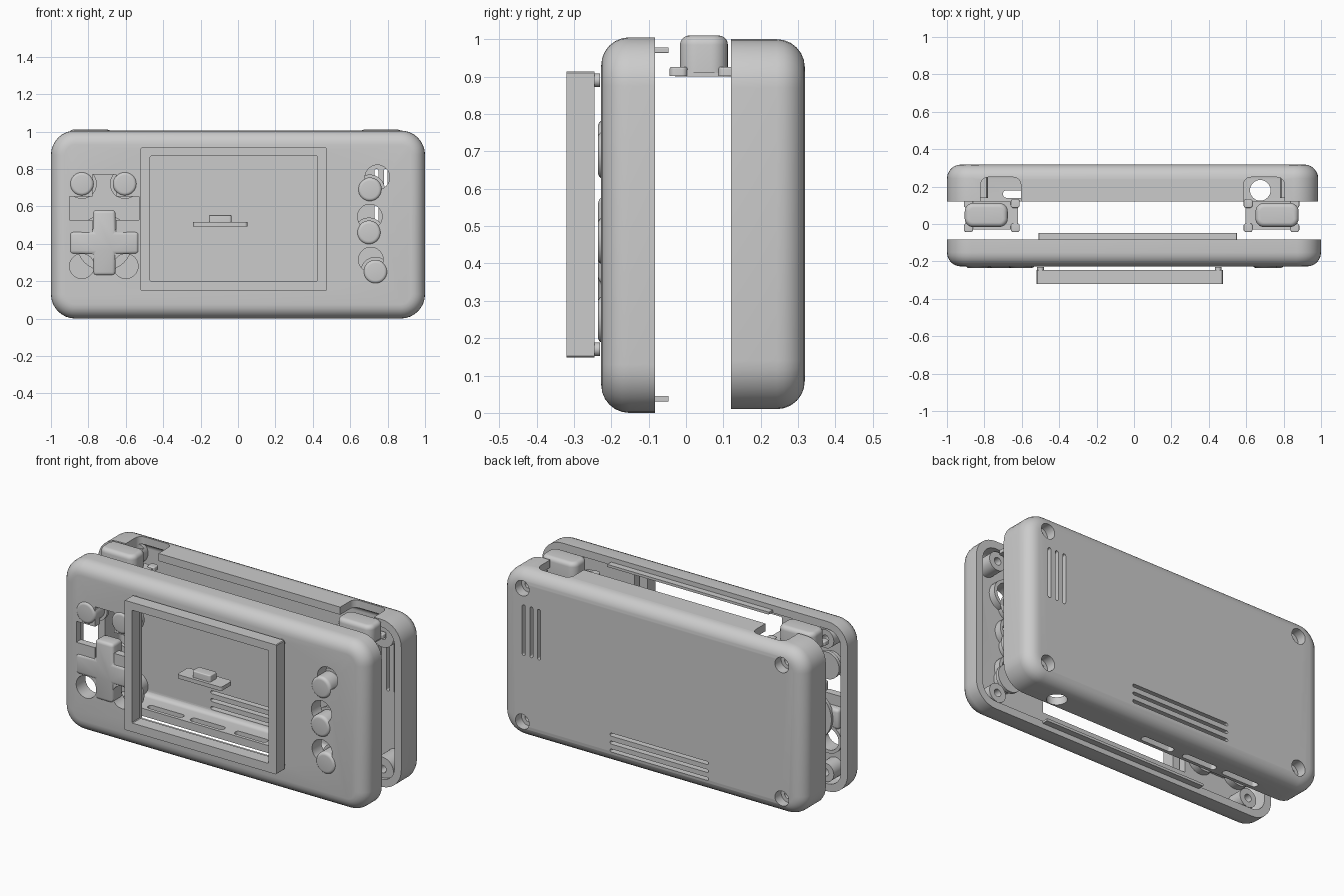
import bpy, bmesh, math

if "Cube" in bpy.data.objects:
    bpy.data.objects.remove(bpy.data.objects["Cube"])

N = 8  # segments per rounded corner


def ring(x0, x1, z0, z1, r, w, n=N):
    """Rounded rectangle outline at depth w."""
    pts = []
    for cx, cz, a0 in ((x1 - r, z1 - r, 0), (x0 + r, z1 - r, 90), (x0 + r, z0 + r, 180), (x1 - r, z0 + r, 270)):
        for i in range(n + 1):
            a = math.radians(a0 + 90 * i / n)
            pts.append((cx + r * math.cos(a), cz + r * math.sin(a), w))
    return pts


def loft(name, rings, axis='Y', wrap=False):
    """Skin a stack of outlines along an axis, capped or wrapped round."""
    bm = bmesh.new()
    vs = [[bm.verts.new((u, w, v) if axis == 'Y' else (u, v, w)) for u, v, w in r] for r in rings]
    n = len(rings[0])
    for k in range(len(vs) if wrap else len(vs) - 1):
        a, b = vs[k], vs[(k + 1) % len(vs)]
        for i in range(n):
            j = (i + 1) % n
            bm.faces.new((a[i], a[j], b[j], b[i]))
    if not wrap:
        bm.faces.new(vs[0])
        bm.faces.new(vs[-1])
    bmesh.ops.remove_doubles(bm, verts=bm.verts, dist=1e-5)
    bmesh.ops.recalc_face_normals(bm, faces=bm.faces)
    me = bpy.data.meshes.new(name)
    bm.to_mesh(me)
    bm.free()
    ob = bpy.data.objects.new(name, me)
    bpy.context.collection.objects.link(ob)
    return ob


def pad(name, x0, x1, z0, z1, r, a, b, fil=0.0, axis='Y'):
    """Rounded block from a to b, with its end at b filleted."""
    rings = [ring(x0, x1, z0, z1, r, a)]
    s = 1 if b > a else -1
    steps = 5 if fil else 0
    for i in range(steps + 1):
        t = math.radians(90 * i / steps) if steps else 0
        d = fil * (1 - math.cos(t))
        rings.append(ring(x0 + d, x1 - d, z0 + d, z1 - d, r - d, b - s * fil * (1 - math.sin(t))))
    return loft(name, rings, axis)


def disc(name, x, z, r, a, b, fil=0.0, axis='Y'):
    return pad(name, x - r, x + r, z - r, z + r, r, a, b, fil, axis)


def cross(x, z, hx, hz, t, w):
    return [(x + u, z + v, w) for u, v in (
        (hx, -t), (hx, t), (t, t), (t, hz), (-t, hz), (-t, t),
        (-hx, t), (-hx, -t), (-t, -t), (-t, -hz), (t, -hz), (t, -t))]


def apply(ob, mod):
    bpy.context.view_layer.objects.active = ob
    bpy.ops.object.modifier_apply(modifier=mod.name)


def boolean(ob, tool, op='DIFFERENCE'):
    m = ob.modifiers.new('cut', 'BOOLEAN')
    m.operation, m.object, m.solver = op, tool, 'EXACT'
    apply(ob, m)
    bpy.data.objects.remove(tool, do_unlink=True)


def smooth(ob, angle=35):
    bpy.ops.object.select_all(action='DESELECT')
    ob.select_set(True)
    bpy.context.view_layer.objects.active = ob
    bpy.ops.object.shade_smooth_by_angle(angle=math.radians(angle))


def half_shell(name, x0, x1, z0, z1, rim, face, wall=0.045, R=0.13, F=0.075):
    """Open tray: inner floor, inner wall, rim, outer wall, rounded outer face."""
    s = 1 if face > rim else -1
    rings = []

    def quarter(inset, fil, end, order):
        for i in order:
            t = math.radians(90 * i / 6)
            d = inset + fil * (1 - math.cos(t))
            rings.append(ring(x0 + d, x1 - d, z0 + d, z1 - d, R - d, end - s * fil * (1 - math.sin(t))))
    quarter(wall, F - wall, face - s * wall, range(6, -1, -1))
    rings.append(ring(x0 + wall, x1 - wall, z0 + wall, z1 - wall, R - wall, rim))
    rings.append(ring(x0, x1, z0, z1, R, rim))
    quarter(0, F, face, range(7))
    return loft(name, rings)


SCREWS = [(x, z) for x in (-0.85, 0.85) for z in (0.105, 0.895)]
HOLES = [(0.745, 0.755), (0.705, 0.545), (0.71, 0.315), (-0.835, 0.28), (-0.6, 0.28)]

# front shell with posts, button guides, screen opening and button holes
front = half_shell('front_shell', -1, 1, 0, 1.005, -0.083, -0.227)
for x, z in SCREWS:
    boolean(front, disc('post', x, z, 0.055, -0.2, -0.09), 'UNION')
    boolean(front, disc('bore', x, z, 0.022, -0.17, -0.05))
for x, z in HOLES:
    boolean(front, disc('guide', x, z, 0.085, -0.2, -0.14), 'UNION')
    boolean(front, disc('hole', x, z, 0.066, -0.3, -0.1))
boolean(front, loft('cross_hole', [cross(-0.715, 0.59, 0.185, 0.18, 0.062, w) for w in (-0.3, -0.1)]))
boolean(front, pad('screen_hole', -0.5, 0.465, 0.17, 0.895, 0.004, -0.3, -0.1))
smooth(front)

# locating lips along the top and bottom of the front shell
for name, z in (('upper_lip', 0.963), ('lower_lip', 0.03)):
    pad(name, -0.51, 0.55, z, z + 0.015, 0.003, -0.13, -0.047)

# back shell with posts, screw recesses and vents
back = half_shell('back_shell', -1, 0.985, 0.01, 1.0, 0.12, 0.318)
for x, z in SCREWS:
    boolean(back, disc('post', x, z, 0.07, 0.14, 0.29), 'UNION')
    boolean(back, disc('recess', x, z, 0.045, 0.26, 0.36))
    boolean(back, disc('bore', x, z, 0.022, 0.08, 0.36))
for x in (0.74, 0.79, 0.84):
    boolean(back, pad('vent', x - 0.01, x + 0.01, 0.5, 0.8, 0.01, 0.22, 0.4))
for z in (0.185, 0.138, 0.091):
    boolean(back, pad('vent', -0.37, 0.275, z - 0.009, z + 0.009, 0.009, 0.22, 0.4))
# top notches for the shoulder buttons, ports along the bottom wall
for x0, x1 in ((-0.82, -0.605), (0.585, 0.805)):
    boolean(back, pad('notch', x0, x1, 0.05, 0.25, 0.04, 0.93, 1.1, axis='Z'))
for x0, x1 in ((-0.7, -0.47), (-0.42, -0.2), (-0.13, 0.08)):
    boolean(back, pad('port', x0, x1, 0.14, 0.18, 0.018, -0.1, 0.1, axis='Z'))
boolean(back, disc('jack', 0.675, 0.18, 0.055, -0.1, 0.1, axis='Z'))
smooth(back)

# screen bezel and its four pegs
outer = (-0.52, 0.475, 0.148, 0.914)
inner = (-0.47, 0.425, 0.2, 0.868)
loft('screen_bezel', [ring(*outer, 0.004, -0.245, 1), ring(*outer, 0.004, -0.32, 1),
                      ring(*inner, 0.004, -0.32, 1), ring(*inner, 0.004, -0.245, 1)], wrap=True)
for x in (-0.5, 0.45):
    for z in (0.17, 0.89):
        smooth(disc('bezel_peg', x, z, 0.018, -0.25, -0.23))

# round face buttons, each with a rear flange
for x, z in ((-0.835, 0.72), (-0.605, 0.72), (0.705, 0.69), (0.7, 0.46), (0.735, 0.25)):
    smooth(disc('round_button', x, z, 0.064, -0.14, -0.236, 0.018))
    smooth(disc('button_flange', x, z, 0.08, -0.125, -0.145))

# direction pad
dpad = loft('direction_pad', [cross(-0.715, 0.405, 0.185, 0.175, 0.06, w) for w in (-0.235, -0.14)])
bev = dpad.modifiers.new('bevel', 'BEVEL')
bev.width, bev.segments = 0.018, 3
apply(dpad, bev)
smooth(dpad)
smooth(disc('direction_pad_flange', -0.715, 0.405, 0.15, -0.125, -0.145))

# small power switch lying behind the screen opening
smooth(pad('switch_plate', -0.24, 0.05, -0.228, -0.125, 0.015, 0.492, 0.515, axis='Z'))
smooth(pad('switch_cap', -0.155, -0.035, -0.21, -0.145, 0.012, 0.51, 0.553, 0.006, axis='Z'))

# shoulder buttons: rounded cap on a flange with clip ears
for side, cx in ((-1, -0.76), (1, 0.735)):
    tag = 'left' if side < 0 else 'right'
    capx = cx + side * 0.03
    smooth(pad(tag + '_shoulder_cap', capx - 0.115, capx + 0.115, -0.016, 0.112, 0.045, 0.91, 1.01, 0.025, axis='Z'))
    smooth(pad(tag + '_shoulder_flange', cx - 0.14, cx + 0.14, -0.03, 0.12, 0.025, 0.9, 0.918, axis='Z'))
    for ex in (-0.125, 0.125):
        for ey in (-0.02, 0.11):
            smooth(pad(tag + '_shoulder_ear', cx + ex - 0.024, cx + ex + 0.024, ey - 0.024, ey + 0.024,
                       0.015, 0.902, 0.926, 0.006, axis='Z'))
